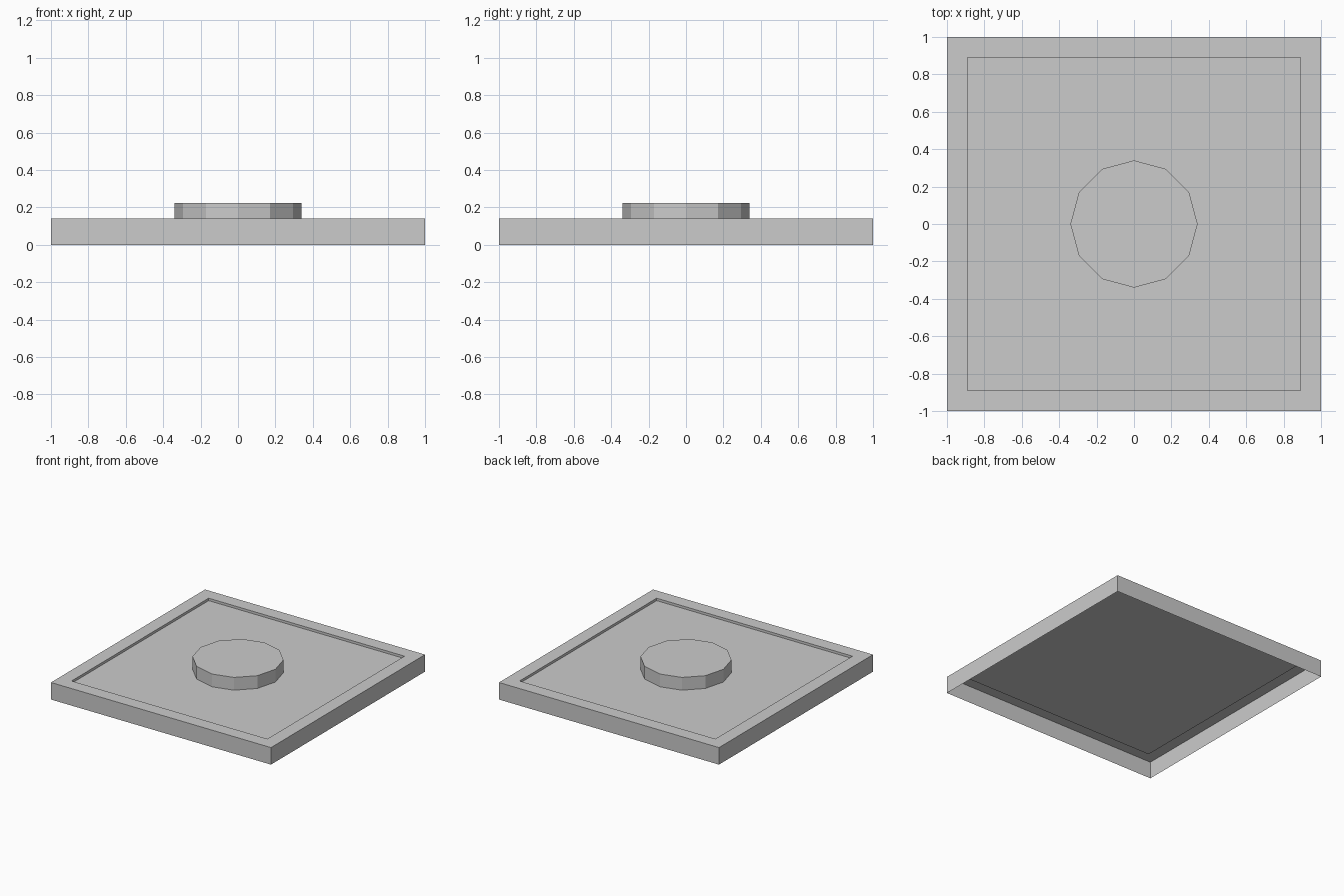
import bpy
import bmesh
import math

cube = bpy.data.objects.get("Cube")
if cube:
    bpy.data.objects.remove(cube, do_unlink=True)

HEIGHT, RECESS, TOP = 0.14, 0.02, 0.225
INNER = 0.89
RADIUS, SIDES = 0.34, 12

grey = bpy.data.materials.new("plain grey")
grey.use_nodes = True
colour = (0.6, 0.6, 0.6, 1)
grey.diffuse_color = colour
grey.node_tree.nodes["Principled BSDF"].inputs["Base Color"].default_value = colour


def ring(bm, radius, sides, z, turn=0.0):
    """Regular ring of vertices."""
    step = math.tau / sides
    return [bm.verts.new((radius * math.cos(i * step + turn),
                          radius * math.sin(i * step + turn), z)) for i in range(sides)]


def stacked_shell(name, levels, sides, turn=0.0):
    """Join rings of (radius, z) with quads and cap the last; the base stays open."""
    bm = bmesh.new()
    rings = [ring(bm, r, sides, z, turn) for r, z in levels]
    for a, b in zip(rings, rings[1:]):
        for i in range(sides):
            j = (i + 1) % sides
            bm.faces.new((a[i], a[j], b[j], b[i]))
    bm.faces.new(rings[-1])
    mesh = bpy.data.meshes.new(name)
    bm.to_mesh(mesh)
    bm.free()
    mesh.materials.append(grey)
    obj = bpy.data.objects.new(name, mesh)
    bpy.context.collection.objects.link(obj)
    return obj


# Square tray, hollow below: outer wall, rim, step down and sunken panel
diag = math.sqrt(2)
stacked_shell("base_plate", [(diag, 0), (diag, HEIGHT), (INNER * diag, HEIGHT),
                             (INNER * diag, HEIGHT - RECESS)], 4, math.pi / 4)

# Round boss standing on the panel
stacked_shell("centre_boss", [(RADIUS, HEIGHT - RECESS), (RADIUS, TOP)], SIDES)
